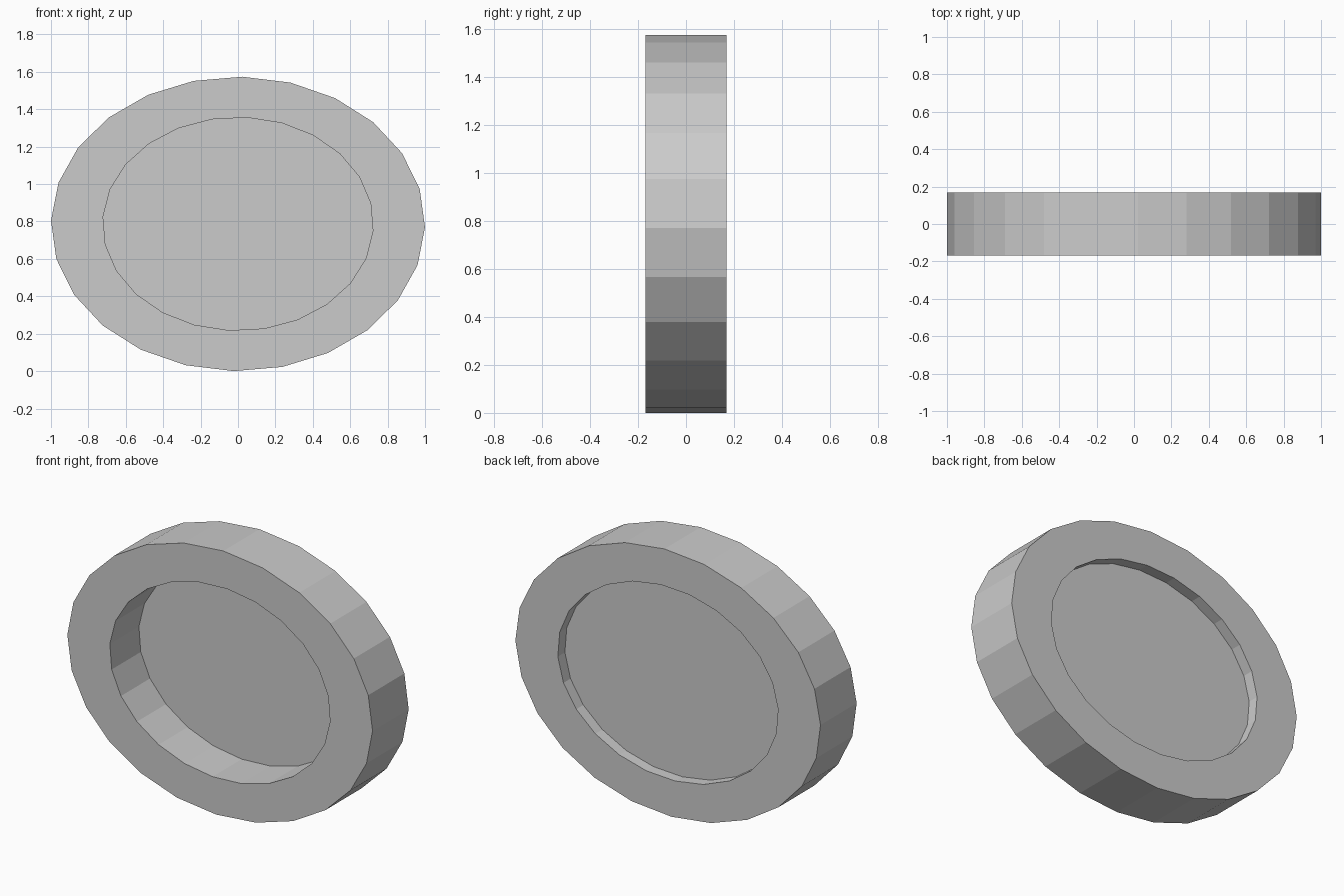
import bpy, bmesh
from math import cos, sin, radians, tau

if "Cube" in bpy.data.objects:
    bpy.data.objects.remove(bpy.data.objects["Cube"])

SIDES = 24
CENTRE_Z = 0.787
HALF_DEPTH = 0.169
PANEL_Y = 0.103


def oval(bm, rx, rz, turn, y):
    """Ring of vertices on an upright ellipse."""
    return [bm.verts.new((rx * cos(a), y, CENTRE_Z + rz * sin(a)))
            for a in (tau * i / SIDES + radians(turn) for i in range(SIDES))]


def finish(bm, name):
    mesh = bpy.data.meshes.new(name)
    bm.to_mesh(mesh)
    bm.free()
    obj = bpy.data.objects.new(name, mesh)
    bpy.context.collection.objects.link(obj)
    return obj


OUTER = (1.0, 0.787, -1.3)
INNER = (0.723, 0.57, -3.8)

# Oval rim: four rings bridged into a closed band
bm = bmesh.new()
rings = [oval(bm, *OUTER, -HALF_DEPTH), oval(bm, *OUTER, HALF_DEPTH),
         oval(bm, *INNER, HALF_DEPTH), oval(bm, *INNER, -HALF_DEPTH)]
for k in range(4):
    a, b = rings[k], rings[(k + 1) % 4]
    for i in range(SIDES):
        j = (i + 1) % SIDES
        bm.faces.new((a[i], a[j], b[j], b[i]))
bmesh.ops.recalc_face_normals(bm, faces=bm.faces)
finish(bm, "rim")

# Flat panel, recessed deep at the front and shallow at the back
bm = bmesh.new()
bm.faces.new(oval(bm, *INNER, PANEL_Y))
finish(bm, "panel")
